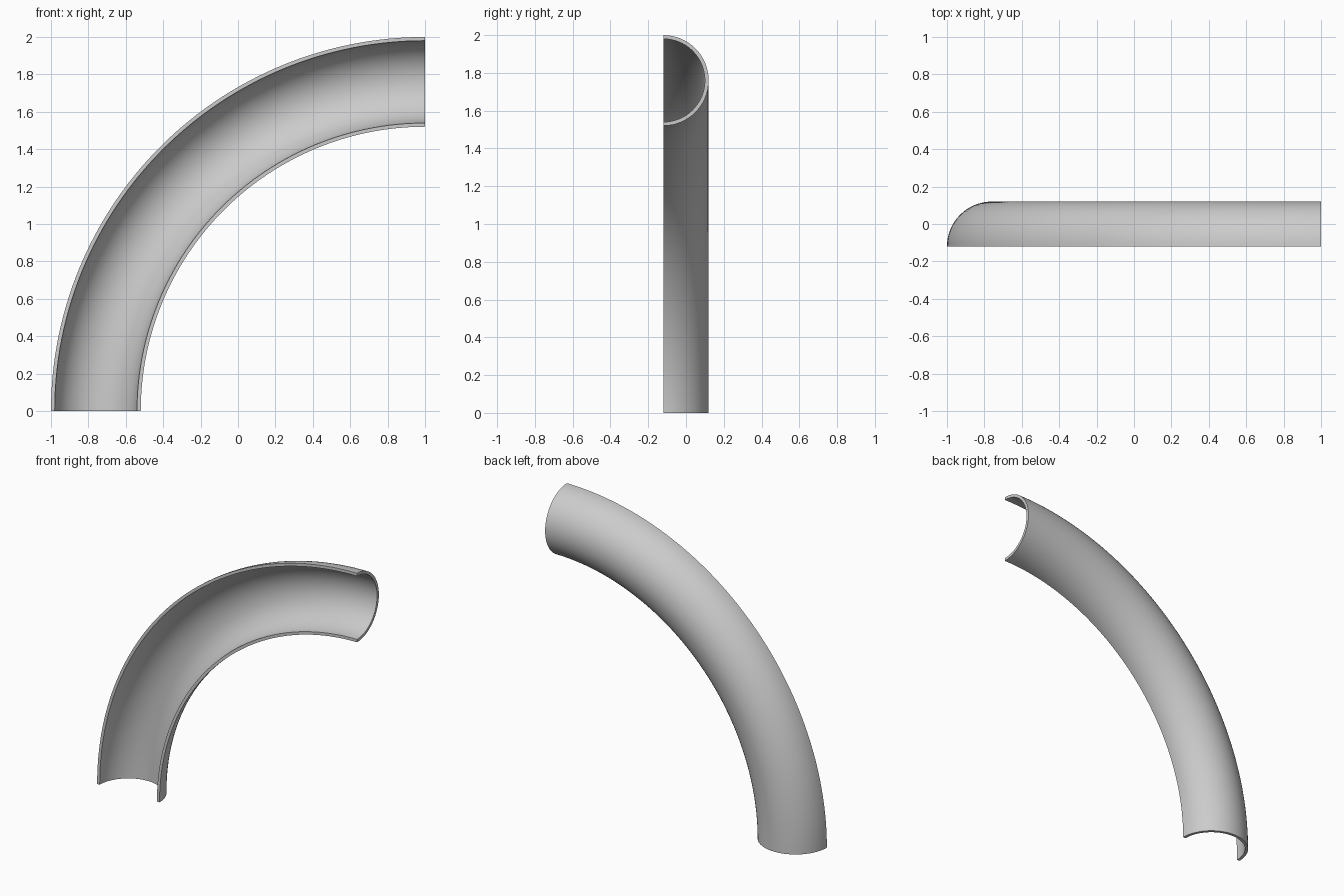
import bpy, bmesh
from math import pi, sin, cos
from mathutils import Vector

cube = bpy.data.objects.get("Cube")
if cube:
    bpy.data.objects.remove(cube, do_unlink=True)

# Dimensions of the half pipe and its bend
BEND, OUTER, INNER, FRONT = 1.76, 0.24, 0.22, -0.12
ARC_STEPS, BEND_STEPS = 32, 64

grey = bpy.data.materials.new("pipe grey")
grey.use_nodes = True
colour = (0.6, 0.6, 0.6, 1)
grey.diffuse_color = colour
grey.node_tree.nodes["Principled BSDF"].inputs["Base Color"].default_value = colour


def half_arc(radius):
    """Half circle in the upright end plane, opening to the front."""
    angles = [pi * i / ARC_STEPS for i in range(ARC_STEPS + 1)]
    return [Vector((1, FRONT + radius * sin(a), BEND + radius * cos(a))) for a in angles]


# Closed C-shaped wall section, swept a quarter turn
bm = bmesh.new()
verts = [bm.verts.new(p) for p in half_arc(OUTER) + half_arc(INNER)[::-1]]
edges = [bm.edges.new((v, verts[i - 1])) for i, v in enumerate(verts)]
sweep = bmesh.ops.spin(bm, geom=verts + edges, cent=(1, 0, 0), axis=(0, 1, 0),
                       angle=-pi / 2, steps=BEND_STEPS)

# Close both ends with the wall section
end = [e for e in sweep["geom_last"] if isinstance(e, bmesh.types.BMEdge)]
for loop in (edges, end):
    bmesh.ops.contextual_create(bm, geom=loop)
bmesh.ops.recalc_face_normals(bm, faces=bm.faces)

mesh = bpy.data.meshes.new("half_pipe_bend")
bm.to_mesh(mesh)
bm.free()
mesh.materials.append(grey)
pipe = bpy.data.objects.new("half_pipe_bend", mesh)
bpy.context.collection.objects.link(pipe)

# Smooth curved walls with crisp rims
bpy.ops.object.select_all(action="DESELECT")
pipe.select_set(True)
bpy.context.view_layer.objects.active = pipe
bpy.ops.object.shade_smooth_by_angle(angle=pi / 6)
